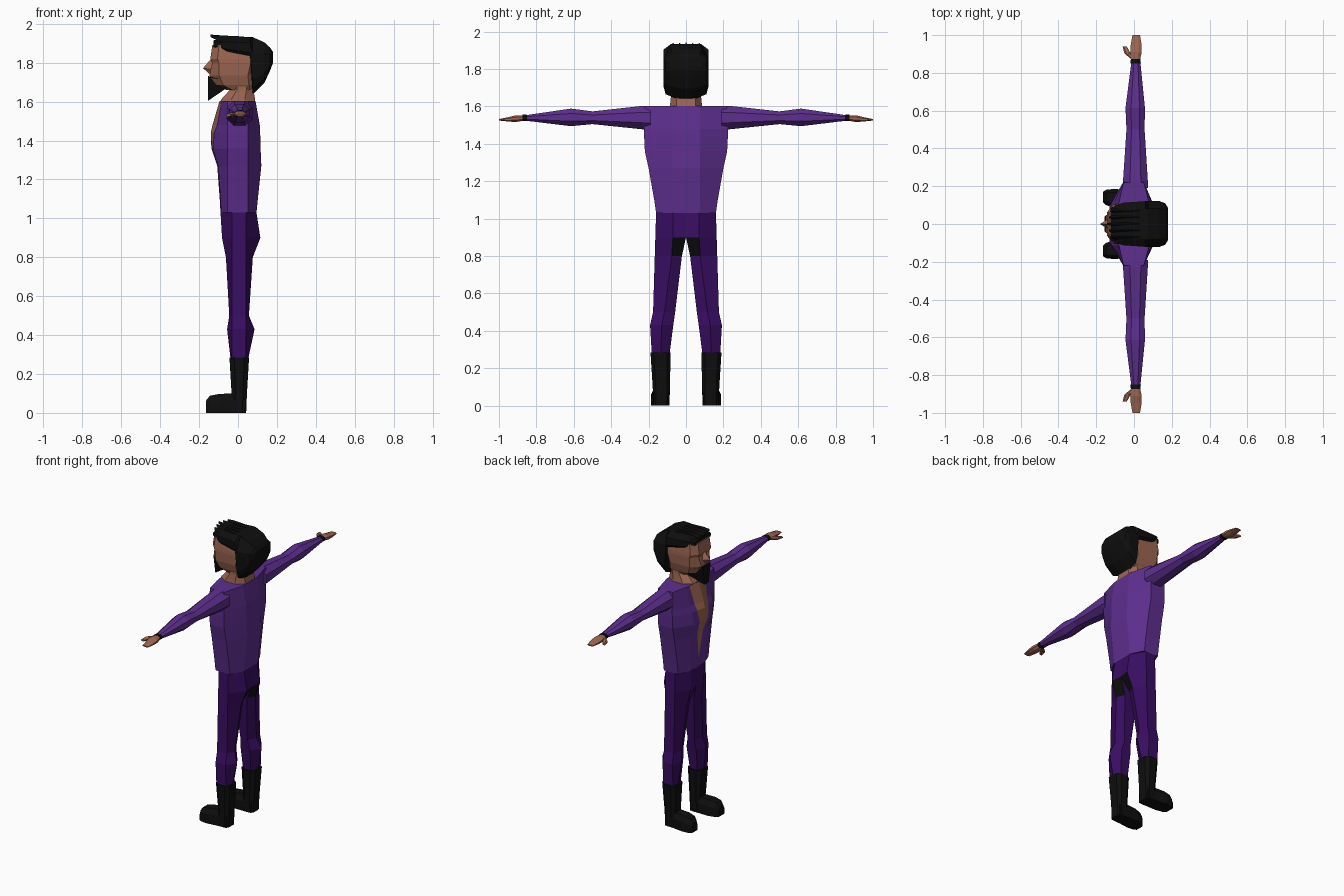
import bpy, bmesh
from mathutils import Vector


def mat(name, c):
    m = bpy.data.materials.new(name)
    m.diffuse_color = (*c, 1)
    return m


SHIRT = mat("purple shirt", (0.112, 0.028, 0.275))
PANTS = mat("dark purple trousers", (0.040, 0.004, 0.120))
SKIN = mat("skin", (0.34, 0.135, 0.085))
BLACK = mat("black", (0.0045, 0.0045, 0.0045))


def loft(name, rings, mats, rule=None):
    """Skin equal-length rings, cap both ends; rule(ring, side) gives material index."""
    bm = bmesh.new()
    vs = [[bm.verts.new(p) for p in r] for r in rings]
    n = len(rings[0])
    for i in range(len(vs) - 1):
        for j in range(n):
            k = (j + 1) % n
            f = bm.faces.new((vs[i][j], vs[i][k], vs[i + 1][k], vs[i + 1][j]))
            f.material_index = rule(i, j) if rule else 0
    bm.faces.new(vs[0])
    bm.faces.new(vs[-1])
    bmesh.ops.remove_doubles(bm, verts=bm.verts, dist=0.0005)
    bmesh.ops.recalc_face_normals(bm, faces=bm.faces)
    me = bpy.data.meshes.new(name)
    bm.to_mesh(me)
    bm.free()
    for m in mats:
        me.materials.append(m)
    ob = bpy.data.objects.new(name, me)
    bpy.context.collection.objects.link(ob)
    return ob


def both(name, rings, mats, rule=None):
    """Left and right copies, mirrored across y = 0."""
    for side, s in (("left", -1), ("right", 1)):
        loft(f"{side}_{name}", [[(x, y * s, z) for x, y, z in r] for r in rings], mats, rule)


def oct_z(z, x0, x1, w, cx=0.3, cy=0.6):
    """Chamfered horizontal ring, symmetric in y."""
    a, b = x0 + (x1 - x0) * cx, x1 - (x1 - x0) * cx
    return [(x0, -w * cy, z), (x0, w * cy, z), (a, w, z), (b, w, z),
            (x1, w * cy, z), (x1, -w * cy, z), (b, -w, z), (a, -w, z)]


def oct_y(y, x0, x1, z0, z1, c=0.28):
    """Chamfered ring around the y axis, for the arms."""
    dx, dz = (x1 - x0) * c, (z1 - z0) * c
    return [(x0 + dx, y, z0), (x1 - dx, y, z0), (x1, y, z0 + dz), (x1, y, z1 - dz),
            (x1 - dx, y, z1), (x0 + dx, y, z1), (x0, y, z1 - dz), (x0, y, z0 + dz)]


# Shirt with open V neck: z, centre front, cloth front, back, half width, V half width, corner y
rows = [(1.03, -.09, -.09, .095, .160, 0, .075),
        (1.10, -.094, -.094, .102, .170, 0, .08),
        (1.27, -.107, -.105, .120, .200, .03, .09),
        (1.36, -.137, -.133, .116, .220, .045, .10),
        (1.44, -.140, -.125, .114, .224, .06, .11),
        (1.48, -.131, -.110, .112, .225, .066, .115),
        (1.603, -.095, -.085, .090, .220, .085, .11)]
torso = []
for z, c, p, b, w, v, k in rows:
    half = [(p, v, z), (p + .004, k, z), (-.055, w, z), (.052, w, z), (b, .075, z)]
    torso.append([(c, 0, z)] + half + [(x, -y, z) for x, y, z in reversed(half)])
loft("shirt", torso, [SHIRT, SKIN], lambda i, j: 1 if j in (0, 10) and i > 0 else 0)

# Sleeves, cuffs, hands
both("sleeve", [oct_y(.19, -.06, .075, 1.475, 1.603), oct_y(.23, -.058, .073, 1.477, 1.603),
                oct_y(.50, -.04, .056, 1.505, 1.573), oct_y(.615, -.045, .058, 1.494, 1.588),
                oct_y(.855, -.014, .034, 1.523, 1.553)], [SHIRT])
both("cuff", [oct_y(.85, -.018, .036, 1.521, 1.555), oct_y(.873, -.017, .035, 1.521, 1.556)], [BLACK])
both("hand", [oct_y(.865, -.013, .031, 1.524, 1.552), oct_y(.91, -.02, .041, 1.516, 1.552),
              oct_y(.95, -.017, .04, 1.519, 1.542), oct_y(1.0, -.008, .032, 1.524, 1.532)], [SKIN])
both("thumb", [oct_y(.875, -.018, .01, 1.525, 1.547), oct_y(.905, -.052, -.02, 1.522, 1.544),
               oct_y(.94, -.06, -.038, 1.523, 1.537)], [SKIN])

# Trouser legs: z, front, back, inner y, ridge y, outer y, depth share of inner edge
legs = [(1.03, -.09, .095, 0, .07, .16, 1),
        (.90, -.082, .115, 0, .07, .164, .9),
        (.80, -.062, .076, .022, .076, .167, .7),
        (.50, -.045, .056, .058, .115, .176, .5),
        (.43, -.056, .085, .068, .13, .192, .5),
        (.275, -.038, .052, .088, .135, .183, .6)]
rings = []
for z, f, b, yi, m, yo, q in legs:
    rings.append([(f * q, yi, z), (f, m, z), (-.032, yo, z), (.04, yo, z), (b, m, z), (b * q, yi, z)])
# the inner back of each thigh carries a black patch
both("trouser_leg", rings, [PANTS, BLACK], lambda i, j: 1 if i == 1 and j == 4 else 0)


# Boots
def boot_ring(z, x0, x1, y0, y1):
    return [(x, y + (y0 + y1) / 2, z) for x, y, z in oct_z(z, x0, x1, (y1 - y0) / 2, .25, .65)]


both("boot_shaft", [boot_ring(0, -.04, .042, .088, .175), boot_ring(.10, -.033, .046, .086, .178),
                    boot_ring(.285, -.044, .057, .082, .19)], [BLACK])


def foot_ring(x, top, y0, y1):
    d = (y1 - y0) * .2
    return [(x, y0, 0), (x, y1, 0), (x, y1, top * .65), (x, y1 - d, top), (x, y0 + d, top), (x, y0, top * .65)]


both("boot_foot", [foot_ring(.035, .10, .09, .173), foot_ring(-.04, .10, .088, .178),
                   foot_ring(-.10, .097, .088, .186), foot_ring(-.145, .088, .098, .182),
                   foot_ring(-.165, .062, .115, .17)], [BLACK])

# Neck and head
loft("neck", [oct_z(1.59, -.092, .09, .088), oct_z(1.61, -.088, .088, .085),
              oct_z(1.66, -.042, .08, .08), oct_z(1.72, -.04, .08, .08)], [SKIN])
loft("head", [oct_z(1.66, -.06, .09, .07, .2), oct_z(1.685, -.12, .10, .085, .2, .5),
              oct_z(1.735, -.147, .10, .10, .2, .45), oct_z(1.80, -.133, .10, .106, .15, .55),
              oct_z(1.82, -.142, .10, .106, .15, .6), oct_z(1.89, -.132, .10, .10, .15, .6)], [SKIN])
loft("nose", [[(-.13, -.008, 1.82), (-.13, .008, 1.82), (-.138, 0, 1.82)],
              [(-.13, -.03, 1.765), (-.13, .03, 1.765), (-.18, 0, 1.772)],
              [(-.135, -.018, 1.745), (-.135, .018, 1.745), (-.148, 0, 1.743)]], [SKIN])

# Pointed beard along the chin
beard = [(-.155, .04, 1.732), (-.10, .085, 1.718), (-.055, .074, 1.672), (-.153, .022, 1.605)]
loft("beard", [beard, [(x, -y, z) for x, y, z in beard]], [BLACK])

# Hair: cross-sections from front to back (x, low edge, top, half width)
hair = []
for x, lo, hi, w in [(-.125, 1.878, 1.915, .085), (-.06, 1.85, 1.93, .112), (.062, 1.825, 1.933, .121),
                     (.075, 1.635, 1.932, .121), (.135, 1.695, 1.905, .121), (.165, 1.76, 1.878, .11),
                     (.18, 1.80, 1.855, .085)]:
    h = hi - lo
    half = [(x, w * .3, lo), (x, w * .9, lo + h * .1), (x, w, lo + h * .25), (x, w, hi - h * .28), (x, w * .67, hi)]
    hair.append(half + [(a, -y, z) for a, y, z in reversed(half)])
loft("hair", hair, [BLACK])

# Swept tufts over the forehead
for i, y in enumerate((-.07, -.035, 0, .035, .07)):
    tip = Vector((-.142 + abs(y) * .25, y, 1.945 - abs(y) * .12))
    base = [(.03, y - .022, 1.915), (.03, y + .022, 1.915), (.03, y, 1.935)]
    mid = [(-.08, y - .02, 1.9), (-.08, y + .02, 1.9), (-.08, y, 1.94)]
    end = [tuple(tip + Vector(o)) for o in ((0, -.004, -.012), (0, .004, -.012), (0, 0, 0))]
    loft(f"hair_tuft_{i + 1}", [base, mid, end], [BLACK])
